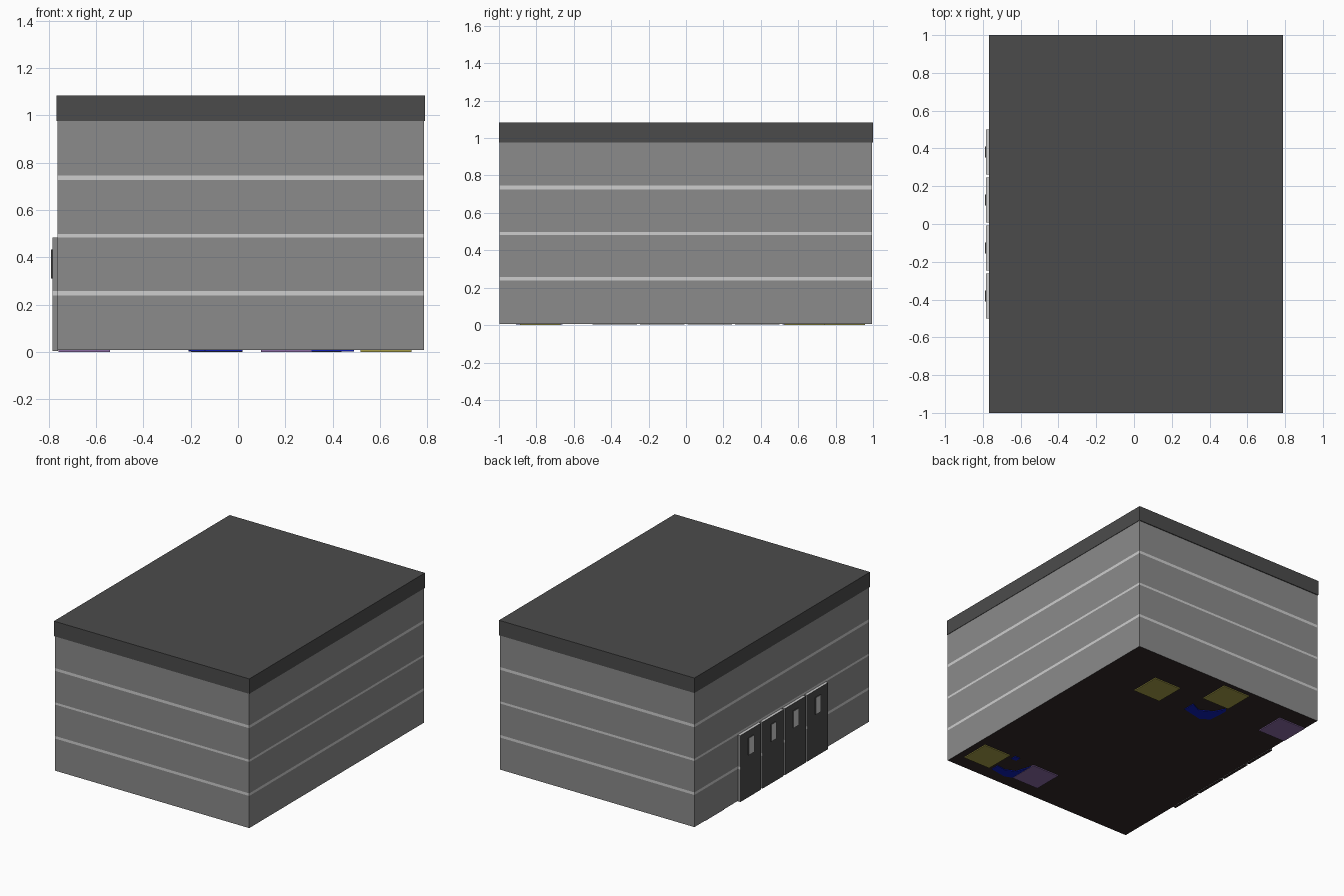
import bpy, bmesh

if "Cube" in bpy.data.objects:
    bpy.data.objects.remove(bpy.data.objects["Cube"])


def srgb(r, g, b):
    lin = [((c / 255 + 0.055) / 1.055) ** 2.4 if c > 10 else c / 255 / 12.92 for c in (r, g, b)]
    return (*lin, 1)


def material(name, rgb):
    m = bpy.data.materials.new(name)
    m.diffuse_color = srgb(*rgb)
    m.use_nodes = True
    m.node_tree.nodes["Principled BSDF"].inputs["Base Color"].default_value = m.diffuse_color
    return m


WALL = material("wall grey", (139, 139, 139))
STRIPE = material("light grey", (206, 206, 206))
DARK = material("dark grey", (75, 75, 75))
FLOOR = material("floor dark brown", (50, 40, 40))
YELLOW = material("yellow", (166, 158, 72))
PURPLE = material("purple", (140, 108, 166))
BLUE = material("blue", (14, 28, 185))


def finish(name, bm, mats, rule=None):
    """Turn a bmesh into an object, colouring faces by a rule."""
    bmesh.ops.recalc_face_normals(bm, faces=bm.faces)
    bm.normal_update()
    if rule:
        for f in bm.faces:
            f.material_index = rule(f)
    me = bpy.data.meshes.new(name)
    bm.to_mesh(me)
    bm.free()
    for m in mats:
        me.materials.append(m)
    ob = bpy.data.objects.new(name, me)
    bpy.context.collection.objects.link(ob)
    return ob


def cut_z(bm, levels):
    for z in levels:
        bmesh.ops.bisect_plane(bm, geom=bm.verts[:] + bm.edges[:] + bm.faces[:],
                               plane_co=(0, 0, z), plane_no=(0, 0, 1))


def box(name, x, y, z, mats, rule=None, cuts=()):
    bm = bmesh.new()
    bmesh.ops.create_cube(bm, size=1)
    for v in bm.verts:
        v.co = [lo if c < 0 else hi for c, (lo, hi) in zip(v.co, (x, y, z))]
    cut_z(bm, cuts)
    return finish(name, bm, mats, rule)


def plate(name, outline, mat, z0=0.002, z1=0.008):
    """Thin flat plate with any outline."""
    bm = bmesh.new()
    face = bm.faces.new([bm.verts.new((x, y, z0)) for x, y in outline])
    top = bmesh.ops.extrude_face_region(bm, geom=[face])
    for v in [g for g in top["geom"] if isinstance(g, bmesh.types.BMVert)]:
        v.co.z = z1
    return finish(name, bm, [mat])


# Walls with three light bands and a dark underside
BANDS = [(0.238, 0.257), (0.483, 0.499), (0.726, 0.746)]


def wall_rule(f):
    if f.normal.z < -0.5:
        return 2
    z = f.calc_center_median().z
    return int(any(a < z < b for a, b in BANDS))


levels = [z for band in BANDS for z in band]
box("walls", (-0.763, 0.787), (-0.996, 0.994), (0.007, 0.976),
    [WALL, STRIPE, FLOOR], wall_rule, levels)

# Flat roof slab
box("roof", (-0.767, 0.79), (-1, 1), (0.976, 1.084), [DARK])


# Four door panels on the left side, each with a raised window
def door_rule(f):
    if f.normal.x < -0.5:
        return 0
    if f.normal.z > 0.5:
        return 2
    if f.normal.z < -0.5:
        return 3
    z = f.calc_center_median().z
    return 2 if BANDS[0][0] < z < BANDS[0][1] else 1


for i in range(4):
    y = 0.381 - 0.254 * i
    box(f"door_{i + 1}", (-0.783, -0.76), (y - 0.119, y + 0.119), (0.004, 0.483),
        [DARK, WALL, STRIPE, FLOOR], door_rule, BANDS[0])
    box(f"door_window_{i + 1}", (-0.79, -0.782), (y - 0.03, y + 0.03), (0.31, 0.432),
        [STRIPE, DARK], lambda f: 0 if f.normal.x < -0.5 else 1)

# Square pads showing under the floor
PADS = [(0.33, 0.635, YELLOW), (-0.09, 0.85, YELLOW), (0.625, -0.78, YELLOW),
        (-0.65, 0.76, PURPLE), (0.205, -0.78, PURPLE)]
for i, (x, y, mat) in enumerate(PADS):
    h = 0.108
    plate(f"floor_pad_{i + 1}", [(x - h, y - h), (x + h, y - h), (x + h, y + h), (x - h, y + h)],
          mat, 0.0)

# Curved blue floor pieces
plate("blue_floor_piece_1", [(0.02, 0.64), (0.02, 0.55), (-0.14, 0.515), (-0.2, 0.56), (-0.21, 0.7),
                             (-0.19, 0.73), (-0.15, 0.65), (-0.06, 0.6)], BLUE)
plate("blue_floor_piece_2", [(0.49, -0.83), (0.49, -0.89), (0.37, -0.91), (0.29, -0.88), (0.27, -0.69),
                             (0.31, -0.69), (0.35, -0.81), (0.42, -0.84)], BLUE)
plate("blue_floor_spot", [(0.48, -0.66), (0.48, -0.7), (0.44, -0.7), (0.44, -0.66)], BLUE)
